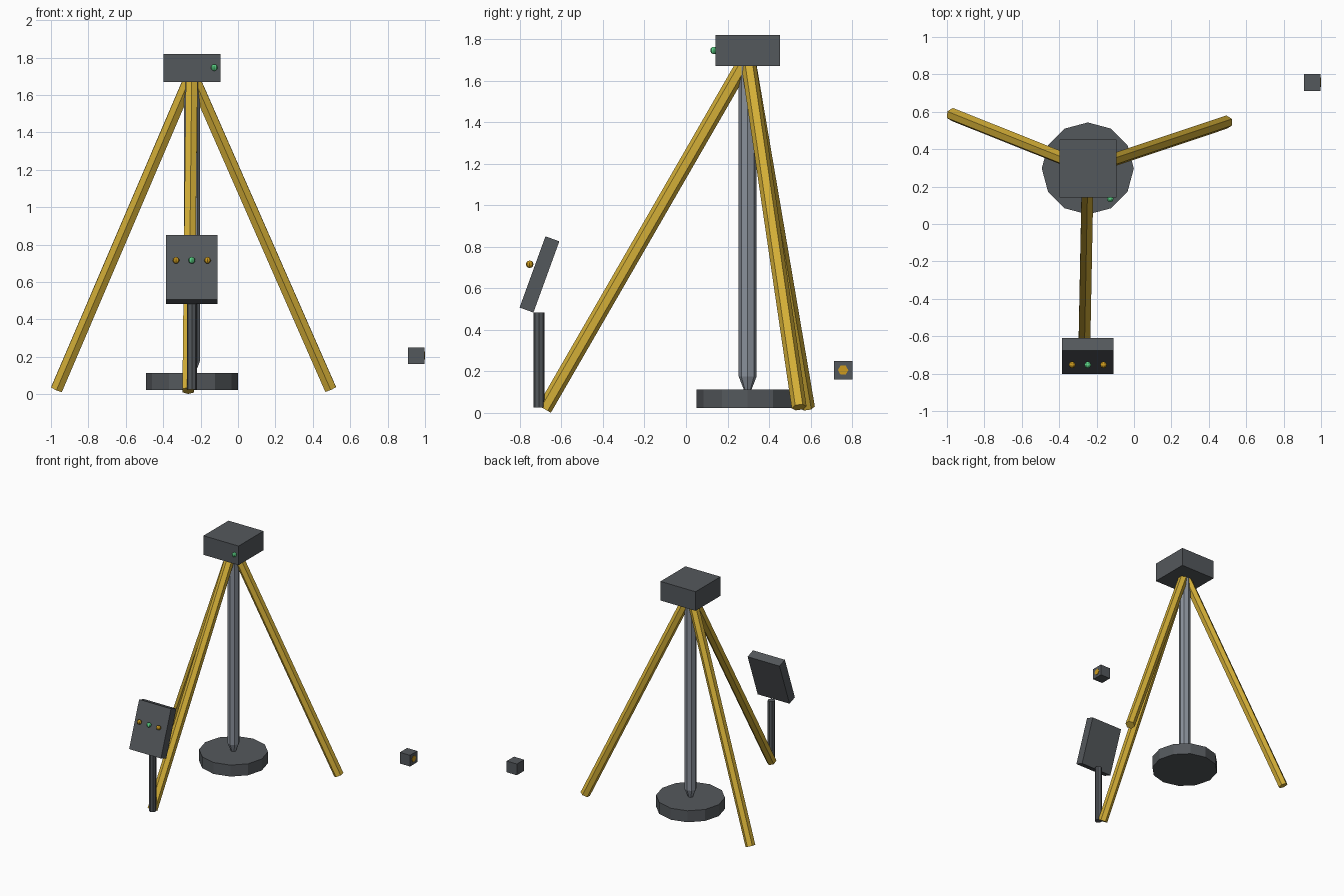
import bpy, bmesh
from math import radians
from mathutils import Vector, Matrix

if "Cube" in bpy.data.objects:
    bpy.data.objects.remove(bpy.data.objects["Cube"])


def material(name, r, g, b):
    def lin(c):
        c /= 255
        return c / 12.92 if c <= 0.04045 else ((c + 0.055) / 1.055) ** 2.4
    m = bpy.data.materials.new(name)
    m.diffuse_color = (lin(r), lin(g), lin(b), 1)
    m.use_nodes = True
    m.node_tree.nodes["Principled BSDF"].inputs["Base Color"].default_value = m.diffuse_color
    return m


DARK = material("dark grey", 84, 88, 92)
STEEL = material("steel grey", 138, 145, 155)
GOLD = material("golden yellow", 212, 175, 55)
AMBER = material("amber", 205, 155, 30)
GREEN = material("light green", 92, 212, 135)


def finish(bm, name, mat):
    bmesh.ops.recalc_face_normals(bm, faces=bm.faces)
    me = bpy.data.meshes.new(name)
    bm.to_mesh(me)
    bm.free()
    me.materials.append(mat)
    ob = bpy.data.objects.new(name, me)
    bpy.context.collection.objects.link(ob)
    return ob


def box(name, centre, size, mat, tilt=0):
    bm = bmesh.new()
    m = (Matrix.Translation(centre) @ Matrix.Rotation(radians(tilt), 4, 'X')
         @ Matrix.Diagonal((*size, 1)))
    bmesh.ops.create_cube(bm, size=1, matrix=m)
    return finish(bm, name, mat)


def rod(name, start, end, r1, r2, sides, mat):
    """Straight (or tapered) prism running from start to end."""
    a, b = Vector(start), Vector(end)
    d = b - a
    turn = Vector((0, 0, 1)).rotation_difference(d).to_matrix().to_4x4()
    bm = bmesh.new()
    bmesh.ops.create_cone(bm, cap_ends=True, segments=sides, radius1=r1, radius2=r2,
                          depth=d.length, matrix=Matrix.Translation((a + b) / 2) @ turn)
    return finish(bm, name, mat)


def ball(name, centre, r, mat):
    bm = bmesh.new()
    bmesh.ops.create_uvsphere(bm, u_segments=8, v_segments=6, radius=r,
                              matrix=Matrix.Translation(centre))
    return finish(bm, name, mat)


CX, CY = -0.247, 0.297

# Instrument head with its status light
box("head", (CX, CY, 1.745), (0.305, 0.31, 0.15), DARK)
ball("head_light", (-0.127, 0.135, 1.746), 0.018, GREEN)

# Tripod legs meeting inside the head
feet = {"front_leg": (-0.266, -0.682, 0.019),
        "right_leg": (0.495, 0.545, 0.027),
        "left_leg": (-0.97, 0.585, 0.026)}
for name, foot in feet.items():
    rod(name, foot, (CX, CY, 1.715), 0.036, 0.036, 6, GOLD)

# Hanging tube with a tapered tip, over a round base
rod("centre_tube", (CX, CY, 0.175), (CX, CY, 1.70), 0.043, 0.043, 8, STEEL)
rod("tube_tip", (CX, CY, 0.095), (CX, CY, 0.175), 0.012, 0.043, 8, STEEL)
rod("base_disc", (CX, CY, 0.023), (CX, CY, 0.113), 0.246, 0.246, 12, DARK)

# Tilted control panel on a post, with three lights
rod("panel_post", (CX, -0.708, 0.025), (CX, -0.708, 0.484), 0.027, 0.027, 8, DARK)
box("control_panel", (CX, -0.706, 0.667), (0.277, 0.071, 0.365), DARK, -20)
for name, dx, mat in (("left_light", -0.084, AMBER), ("middle_light", 0, GREEN),
                      ("right_light", 0.084, AMBER)):
    ball(name, (CX + dx, -0.753, 0.716), 0.018, mat)

# Separate sensor cube with a six-sided window on its right side
box("sensor_cube", (0.953, 0.757, 0.206), (0.088, 0.09, 0.088), DARK)
rod("sensor_window", (0.993, 0.757, 0.206), (1.0, 0.757, 0.206), 0.025, 0.025, 6, AMBER)
